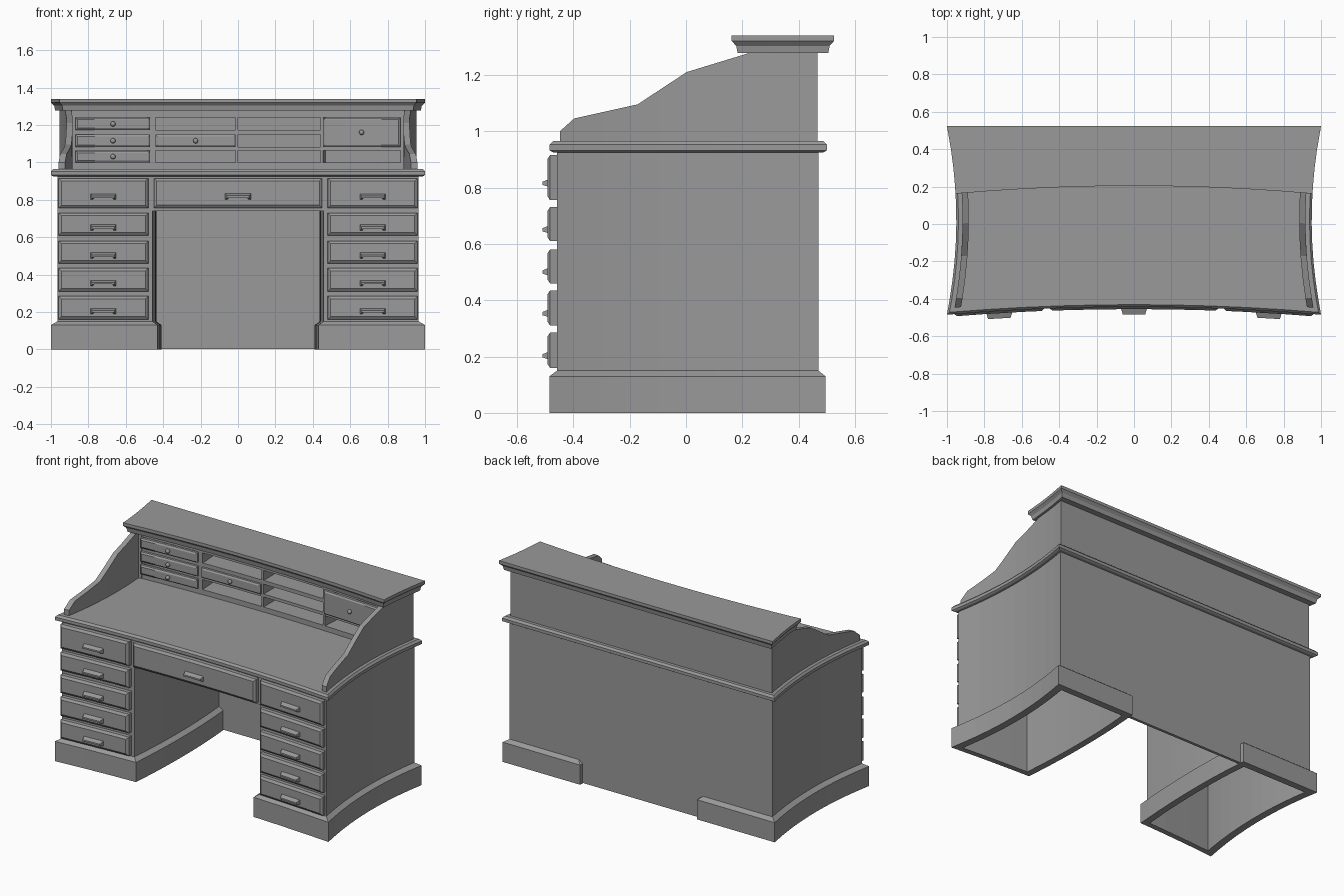
import bpy, bmesh
from mathutils import Vector

cube = bpy.data.objects.get("Cube")
if cube:
    bpy.data.objects.remove(cube, do_unlink=True)

grey = bpy.data.materials.new("mid_grey")
grey.use_nodes = True
COLOUR = (0.32, 0.32, 0.32, 1)
grey.diffuse_color = COLOUR
grey.node_tree.nodes["Principled BSDF"].inputs["Base Color"].default_value = COLOUR


def warp(co):
    """Waisted sides and a concave front; the back stays straight."""
    x, y, z = co
    weight = max(0, min(1, (0.44 - y) / 0.25))
    waist = 1 - 0.05 * (1 - min(1, ((y - 0.02) / 0.5) ** 2))
    return Vector((x * waist, y + 0.042 * (1 - x * x) * weight, z))


def finish(name, bm):
    """Slice the mesh finely enough to bend, warp it and link it."""
    bmesh.ops.recalc_face_normals(bm, faces=bm.faces)
    for axis, count, step in ((0, 5, 0.2), (1, 5, 0.1)):
        for i in range(-count + 1, count):
            point, normal = [0, 0, 0], [0, 0, 0]
            point[axis], normal[axis] = i * step, 1
            bmesh.ops.bisect_plane(bm, geom=bm.verts[:] + bm.edges[:] + bm.faces[:],
                                   plane_co=point, plane_no=normal, dist=0.0001)
    for v in bm.verts:
        v.co = warp(v.co)
    mesh = bpy.data.meshes.new(name)
    bm.to_mesh(mesh)
    bm.free()
    mesh.materials.append(grey)
    obj = bpy.data.objects.new(name, mesh)
    bpy.context.collection.objects.link(obj)
    return obj


def loft(name, rings, caps=True):
    bm = bmesh.new()
    loops = [[bm.verts.new(p) for p in ring] for ring in rings]
    for a, b in zip(loops, loops[1:]):
        for i in range(len(a)):
            j = (i + 1) % len(a)
            bm.faces.new((a[i], a[j], b[j], b[i]))
    if caps:
        bm.faces.new(loops[0][::-1])
        bm.faces.new(loops[-1])
    return finish(name, bm)


def flat_ring(x0, x1, y0, y1, z):
    return [(x0, y0, z), (x1, y0, z), (x1, y1, z), (x0, y1, z)]


def upright_ring(x0, x1, z0, z1, y):
    return [(x0, y, z0), (x1, y, z0), (x1, y, z1), (x0, y, z1)]


def box(name, x0, x1, y0, y1, z0, z1):
    return loft(name, [flat_ring(x0, x1, y0, y1, z) for z in (z0, z1)])


def drawer_front(name, x0, x1, z0, z1, y, depth, bevel):
    b = bevel
    return loft(name, [upright_ring(x0, x1, z0, z1, y),
                       upright_ring(x0, x1, z0, z1, y - depth * 0.7),
                       upright_ring(x0 + b, x1 - b, z0 + b, z1 - b, y - depth)])


def handle(name, x, z):
    """Bar pull: a tapering lip carried by two end cheeks."""
    y0, y1 = -0.492, -0.525
    loft(name + "_lip", [upright_ring(x - 0.07, x + 0.07, z, z + 0.017, y0),
                         upright_ring(x - 0.06, x + 0.06, z - 0.006, z + 0.004, y1)])
    for s in (-1, 1):
        a, b = sorted((x + s * 0.07, x + s * 0.058))
        c, d = sorted((x + s * 0.06, x + s * 0.05))
        loft(name + "_cheek", [upright_ring(a, b, z - 0.018, z + 0.01, y0),
                               upright_ring(c, d, z - 0.008, z, y1)])


def knob(name, x, z, y):
    bm = bmesh.new()
    bmesh.ops.create_uvsphere(bm, u_segments=12, v_segments=8, radius=0.014)
    bmesh.ops.translate(bm, verts=bm.verts, vec=(x, y, z))
    obj = finish(name, bm)
    obj.data.shade_smooth()


# Pedestals: hollow, with skirted plinths and five drawers each
DRAWERS = ((0.16, 0.285), (0.31, 0.435), (0.46, 0.58), (0.61, 0.73), (0.755, 0.915))
gallery_side = ((-0.45, 0.96), (-0.45, 1.0), (-0.40, 1.045), (-0.175, 1.095),
                (0, 1.21), (0.22, 1.277), (0.445, 1.277), (0.445, 0.96))
for side, s in (("right", -1), ("left", 1)):
    def span(a, b):
        return sorted((s * a, s * b))

    box(side + "_outer_panel", *span(0.95, 0.97), -0.455, 0.47, 0.02, 0.93)
    box(side + "_inner_panel", *span(0.46, 0.475), -0.455, 0.455, 0.02, 0.93)
    box(side + "_pedestal_front", *span(0.46, 0.97), -0.46, -0.45, 0.02, 0.93)
    outer, body, inner = span(0.43, 1.0), span(0.46, 0.97), span(0.475, 0.95)
    loft(side + "_plinth", [flat_ring(*inner, -0.45, 0.45, 0.15),
                            flat_ring(*inner, -0.45, 0.45, 0),
                            flat_ring(*outer, -0.485, 0.495, 0),
                            flat_ring(*outer, -0.485, 0.495, 0.13),
                            flat_ring(*body, -0.46, 0.47, 0.15)], caps=False)
    for z0, z1 in DRAWERS:
        drawer_front(side + "_drawer", *span(0.48, 0.96), z0, z1, -0.46, 0.037, 0.015)
        handle(side + "_handle", s * 0.72, (z0 + z1) / 2 - 0.018)
    # Shaped side of the upper gallery
    loft(side + "_gallery_side", [[(x, y, z) for y, z in gallery_side]
                                  for x in (s * 0.93, s * 0.965)])

# Centre drawer, knee space and back
box("knee_rail", -0.46, 0.46, -0.46, -0.45, 0.74, 0.93)
box("knee_ceiling", -0.46, 0.46, -0.455, 0.455, 0.742, 0.752)
drawer_front("centre_drawer", -0.45, 0.45, 0.757, 0.915, -0.46, 0.037, 0.015)
handle("centre_handle", 0, 0.818)
box("back_panel", -0.97, 0.97, 0.452, 0.47, 0.003, 0.93)

# Worktop with eased edges
loft("worktop", [flat_ring(-1 + i, 1 - i, -0.485 + i, 0.5 - i, z)
                 for i, z in ((0.012, 0.925), (0, 0.932), (0, 0.952), (0.012, 0.965))])

# Gallery: frame, dividers, shelves and back
FRONT, BACK = 0.23, 0.45
box("gallery_back", -0.965, 0.965, 0.445, 0.467, 0.96, 1.28)
for x0, x1 in ((-0.935, -0.907), (-0.49, -0.46), (-0.013, 0.0), (0.46, 0.475), (0.907, 0.935)):
    box("gallery_divider", x0, x1, FRONT, BACK, 0.96, 1.28)
for z0, z1 in ((0.96, 0.998), (1.24, 1.28)):
    box("gallery_rail", -0.93, 0.93, FRONT + 0.002, BACK, z0, z1)
for z0, z1 in ((1.063, 1.083), (1.148, 1.173)):
    box("gallery_shelf", -0.93, 0.475, FRONT + 0.004, BACK, z0, z1)
box("gallery_shelf", 0.47, 0.93, FRONT + 0.004, BACK, 1.063, 1.083)

# Small gallery drawers with knobs
ROWS = ((1.0, 1.061), (1.083, 1.148), (1.173, 1.238))
small = [(-0.907, -0.49, *row) for row in ROWS]
small += [(-0.46, -0.013, *ROWS[1]), (0.475, 0.907, ROWS[1][0], ROWS[2][1])]
for x0, x1, z0, z1 in small:
    drawer_front("gallery_drawer", x0, x1, z0, z1, FRONT + 0.005, 0.025, 0.01)
    knob("gallery_knob", (x0 + x1) / 2, (z0 + z1) / 2, FRONT - 0.03)

# Moulded cap shelf
loft("cap_shelf", [flat_ring(-1 + i, 1 - i, 0.162 + i, 0.525 - i, z)
                   for i, z in ((0.02, 1.277), (0.015, 1.303), (0, 1.32), (0, 1.34))])
